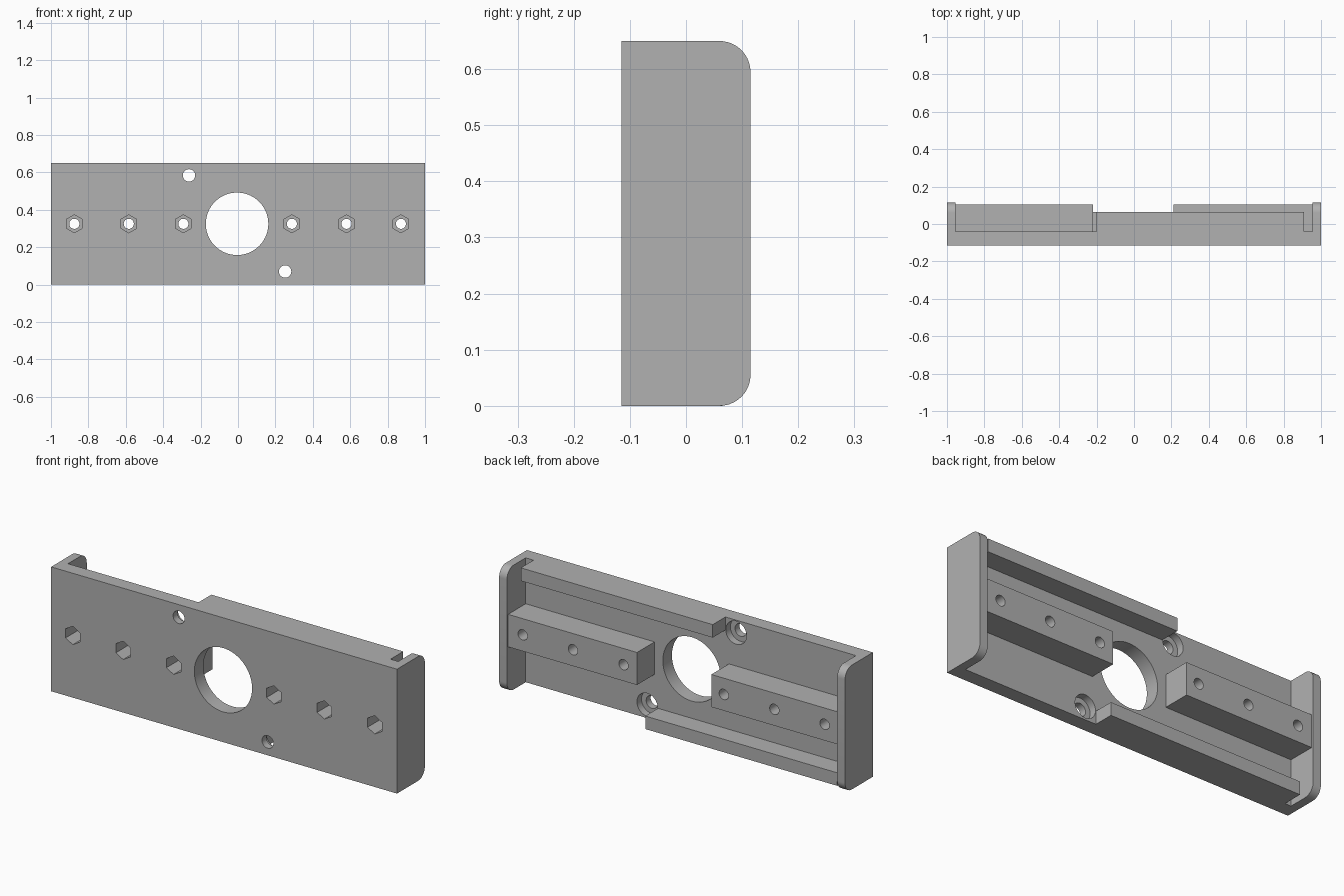
import bpy, bmesh, math
from mathutils import Matrix, Vector

cube = bpy.data.objects.get("Cube")
if cube:
    bpy.data.objects.remove(cube, do_unlink=True)

grey = bpy.data.materials.new("mid_grey")
grey.use_nodes = True
GREY = (0.44, 0.44, 0.44, 1)
grey.diffuse_color = GREY
grey.node_tree.nodes["Principled BSDF"].inputs["Base Color"].default_value = GREY

FRONT, FACE, BACK = -0.115, -0.04, 0.115   # depth of front, plate back, end caps
HEIGHT, MID_X, MID_Z = 0.65, -0.005, 0.325


def finish(name, bm):
    bmesh.ops.recalc_face_normals(bm, faces=bm.faces)
    mesh = bpy.data.meshes.new(name)
    bm.to_mesh(mesh)
    bm.free()
    mesh.materials.append(grey)
    obj = bpy.data.objects.new(name, mesh)
    bpy.context.collection.objects.link(obj)
    return obj


def box(name, x0, x1, y0, y1, z0, z1, back_radius=0):
    bm = bmesh.new()
    size = Vector((x1 - x0, y1 - y0, z1 - z0))
    centre = Vector((x0 + x1, y0 + y1, z0 + z1)) / 2
    bmesh.ops.create_cube(bm, size=1, matrix=Matrix.Translation(centre) @ Matrix.Diagonal(size).to_4x4())
    if back_radius:
        edges = [e for e in bm.edges if all(v.co.y > y1 - 0.001 for v in e.verts)
                 and abs(e.verts[0].co.x - e.verts[1].co.x) > 0.001]
        bmesh.ops.bevel(bm, geom=edges, offset=back_radius, segments=10,
                        profile=0.5, affect='EDGES')
    return finish(name, bm)


def drill(name, x, z, radius, y0, y1, sides=40, turn=0):
    bm = bmesh.new()
    bmesh.ops.create_cone(bm, cap_ends=True, segments=sides, radius1=radius,
                          radius2=radius, depth=y1 - y0)
    place = (Matrix.Translation((x, (y0 + y1) / 2, z))
             @ Matrix.Rotation(math.pi / 2, 4, 'X') @ Matrix.Rotation(turn, 4, 'Z'))
    bmesh.ops.transform(bm, matrix=place, verts=bm.verts)
    obj = finish(name, bm)
    obj.hide_render = True
    return obj


def combine(target, tool, operation):
    mod = target.modifiers.new(operation.lower(), 'BOOLEAN')
    mod.operation, mod.solver, mod.object = operation, 'EXACT', tool
    bpy.context.view_layer.objects.active = target
    bpy.ops.object.modifier_apply(modifier=mod.name)
    bpy.data.objects.remove(tool, do_unlink=True)


# Front plate
body = box("mounting_bracket", -1, 1, FRONT, FACE, 0, HEIGHT)

# Rounded end caps
for side, x0 in (("left", 0.955), ("right", -1)):
    combine(body, box(side + "_end_cap", x0, x0 + 0.045, FRONT, BACK, 0, HEIGHT, 0.055), 'UNION')

# Central clamp blocks, reaching into the end caps
for side, x0, x1 in (("left", 0.21, 0.97), ("right", -0.97, -0.22)):
    combine(body, box(side + "_block", x0, x1, FACE - 0.03, 0.105, 0.24, 0.41), 'UNION')

# Half-length rails, one turned end for end
combine(body, box("top_rail", -0.2, 0.91, FACE - 0.03, 0.065, HEIGHT - 0.068, HEIGHT), 'UNION')
combine(body, box("bottom_rail", -0.92, 0.19, FACE - 0.03, 0.065, 0, 0.068), 'UNION')

# Large central opening
combine(body, drill("centre_cutter", MID_X, MID_Z, 0.167, -0.3, 0.3, 96), 'DIFFERENCE')

# Bolt holes with hexagonal nut pockets at the front
for sign in (-1, 1):
    for offset in (0.29, 0.582, 0.873):
        x = sign * offset - 0.002
        combine(body, drill("bolt_cutter", x, MID_Z, 0.027, -0.3, 0.3), 'DIFFERENCE')
        combine(body, drill("nut_cutter", x, MID_Z, 0.048, -0.2, 0.015, 6), 'DIFFERENCE')

# Counterbored screw holes
for sign in (-1, 1):
    x, z = MID_X + sign * 0.257, MID_Z + 0.002 - sign * 0.257
    combine(body, drill("screw_cutter", x, z, 0.033, -0.3, 0.3), 'DIFFERENCE')
    combine(body, drill("counterbore_cutter", x, z, 0.06, FACE - 0.038, 0.3), 'DIFFERENCE')

bpy.ops.object.select_all(action='DESELECT')
body.select_set(True)
bpy.context.view_layer.objects.active = body
bpy.ops.object.shade_smooth_by_angle(angle=math.radians(30))
